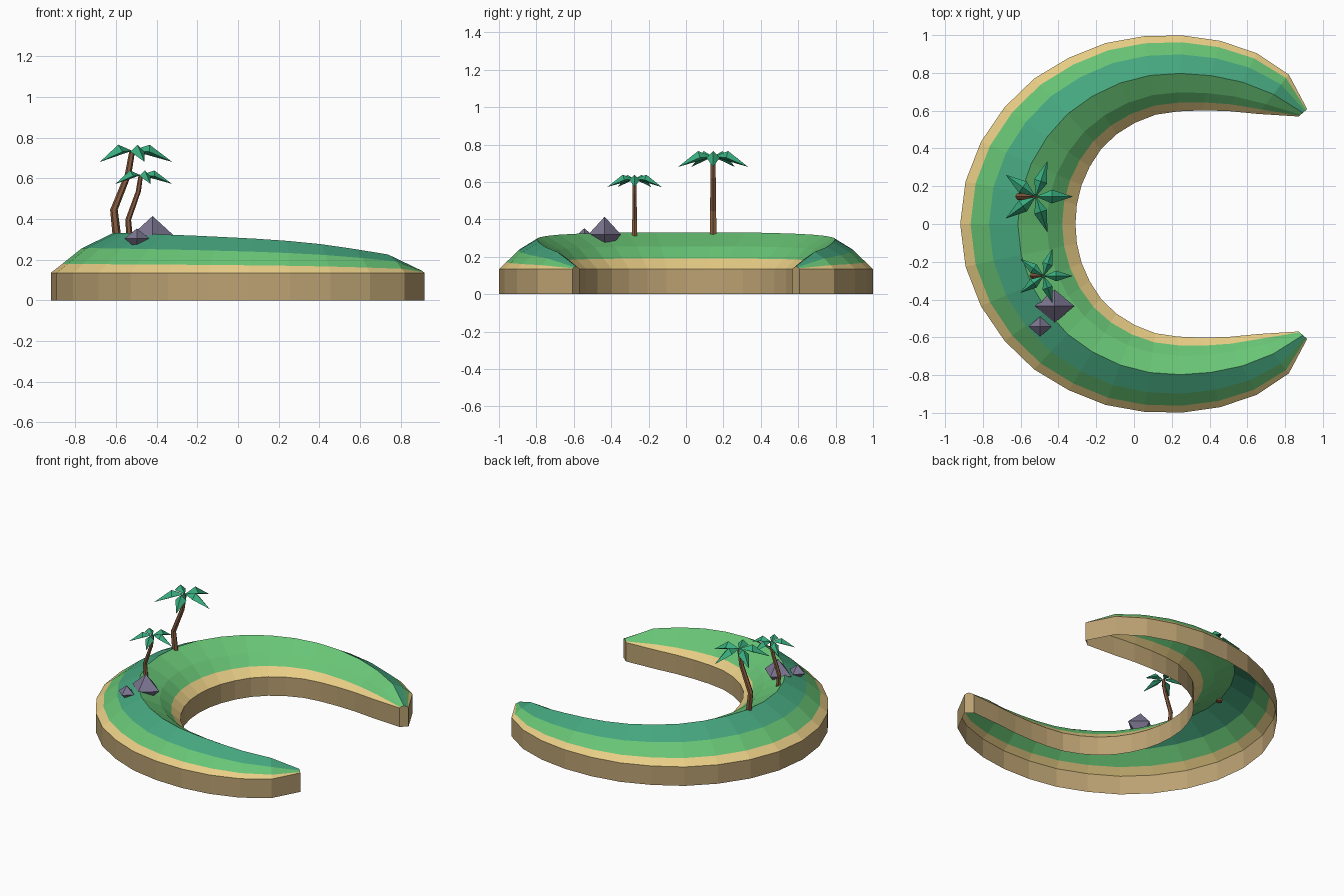
import bpy, bmesh
from math import sin, cos, radians, pi
from mathutils import Vector

if "Cube" in bpy.data.objects:
    bpy.data.objects.remove(bpy.data.objects["Cube"])


def material(name, rgb):
    m = bpy.data.materials.new(name)
    m.diffuse_color = (*rgb, 1)
    m.use_nodes = True
    m.node_tree.nodes["Principled BSDF"].inputs["Base Color"].default_value = m.diffuse_color
    return m


CLIFF = material("cliff", (0.50, 0.36, 0.17))
SAND = material("sand", (0.82, 0.62, 0.24))
GRASS = material("grass", (0.14, 0.56, 0.18))
MEADOW = material("deep_grass", (0.06, 0.38, 0.21))
BARK = material("bark", (0.25, 0.11, 0.05))
LEAF = material("leaf", (0.04, 0.42, 0.21))
STONE = material("stone", (0.20, 0.18, 0.28))


def make(name, bm, mats):
    bmesh.ops.recalc_face_normals(bm, faces=bm.faces)
    me = bpy.data.meshes.new(name)
    bm.to_mesh(me)
    bm.free()
    for m in mats:
        me.materials.append(m)
    ob = bpy.data.objects.new(name, me)
    bpy.context.collection.objects.link(ob)
    return ob


# Crescent island: a hill profile swept round an arc, open underneath
OUTER = [0.94, 1.005, 1.01, 1.003, 1.0, 1.005, 1.02, 1.035, 1.06, 1.08, 1.1, 1.115, 1.12]
INNER = [0.88, 0.74, 0.668, 0.622, 0.597, 0.585, 0.57, 0.558, 0.545, 0.53, 0.52, 0.513, 0.51]
RIDGE = [0.15, 0.225, 0.252, 0.276, 0.292, 0.303, 0.311, 0.318, 0.323, 0.327, 0.33, 0.33, 0.33]
RIM = 0.135
# (offset across the width, height share), None = ground level
PROFILE = [(1, None), (1, 0), (0.82, 0.22), (0.5, 0.62), (0, 1),
           (-0.5, 0.62), (-0.77, 0.285), (-1, 0), (-1, None)]
BANDS = [0, 1, 2, 3, 2, 2, 1, 0]

bm = bmesh.new()
rings = []
for i in range(25):
    k = min(i, 24 - i)
    a = radians(40.3 + i * (360 - 80.6) / 24)
    mid, half = (OUTER[k] + INNER[k]) / 2, (OUTER[k] - INNER[k]) / 2
    ring = []
    for off, h in PROFILE:
        r = mid + off * half
        z = 0 if h is None else RIM + h * (RIDGE[k] - RIM)
        ring.append(bm.verts.new((0.2 + r * cos(a), r * sin(a), z)))
    rings.append(ring)
for r0, r1 in zip(rings, rings[1:]):
    for j, band in enumerate(BANDS):
        f = bm.faces.new((r0[j], r0[j + 1], r1[j + 1], r1[j]))
        f.material_index = band
bm.faces.new(rings[0])
bm.faces.new(rings[-1])
make("island", bm, [CLIFF, SAND, GRASS, MEADOW])


# Palms: bent tapering trunk and five folded, drooping fronds
def palm(name, y, path, r0, r1, size):
    bm = bmesh.new()
    prev = None
    for n, (x, z) in enumerate(path):
        r = r0 + (r1 - r0) * n / (len(path) - 1)
        ring = [bm.verts.new((x + r * cos(s * pi / 3), y + r * sin(s * pi / 3), z)) for s in range(6)]
        if prev:
            for s in range(6):
                bm.faces.new((prev[s], prev[(s + 1) % 6], ring[(s + 1) % 6], ring[s]))
        else:
            bm.faces.new(ring)
        prev = ring
    bm.faces.new(prev)
    make(name + "_trunk", bm, [BARK])

    bm = bmesh.new()
    top = Vector((path[-1][0], y, path[-1][1]))
    for n in range(5):
        a = radians(72 * n)

        def point(d, w, z):
            return bm.verts.new(top + size * Vector((d * cos(a) - w * sin(a), d * sin(a) + w * cos(a), z)))
        root, rib, tip = point(0, 0, 0), point(0.085, 0, 0.03), point(0.197, 0, -0.055)
        for side in (1, -1):
            edge = point(0.085, 0.036 * side, -0.005)
            bm.faces.new((root, edge, rib))
            bm.faces.new((rib, edge, tip))
            bm.faces.new((root, tip, edge))
    make(name + "_fronds", bm, [LEAF])


palm("tall_palm", 0.145, [(-0.595, 0.31), (-0.61, 0.445), (-0.54, 0.62), (-0.52, 0.735)], 0.021, 0.014, 1)
palm("short_palm", -0.275, [(-0.53, 0.28), (-0.54, 0.395), (-0.49, 0.535), (-0.478, 0.615)], 0.016, 0.011, 0.78)


# Rocks: stretched octahedra half sunk in the slope
def rock(name, centre, radii):
    bm = bmesh.new()
    c = Vector(centre)
    for axis in range(3):
        for s in (1, -1):
            d = Vector((0, 0, 0))
            d[axis] = s * radii[axis]
            bm.verts.new(c + d)
    bmesh.ops.convex_hull(bm, input=bm.verts)
    make(name, bm, [STONE])


rock("large_rock", (-0.42, -0.435, 0.318), (0.105, 0.088, 0.096))
rock("small_rock", (-0.497, -0.543, 0.303), (0.061, 0.053, 0.05))
